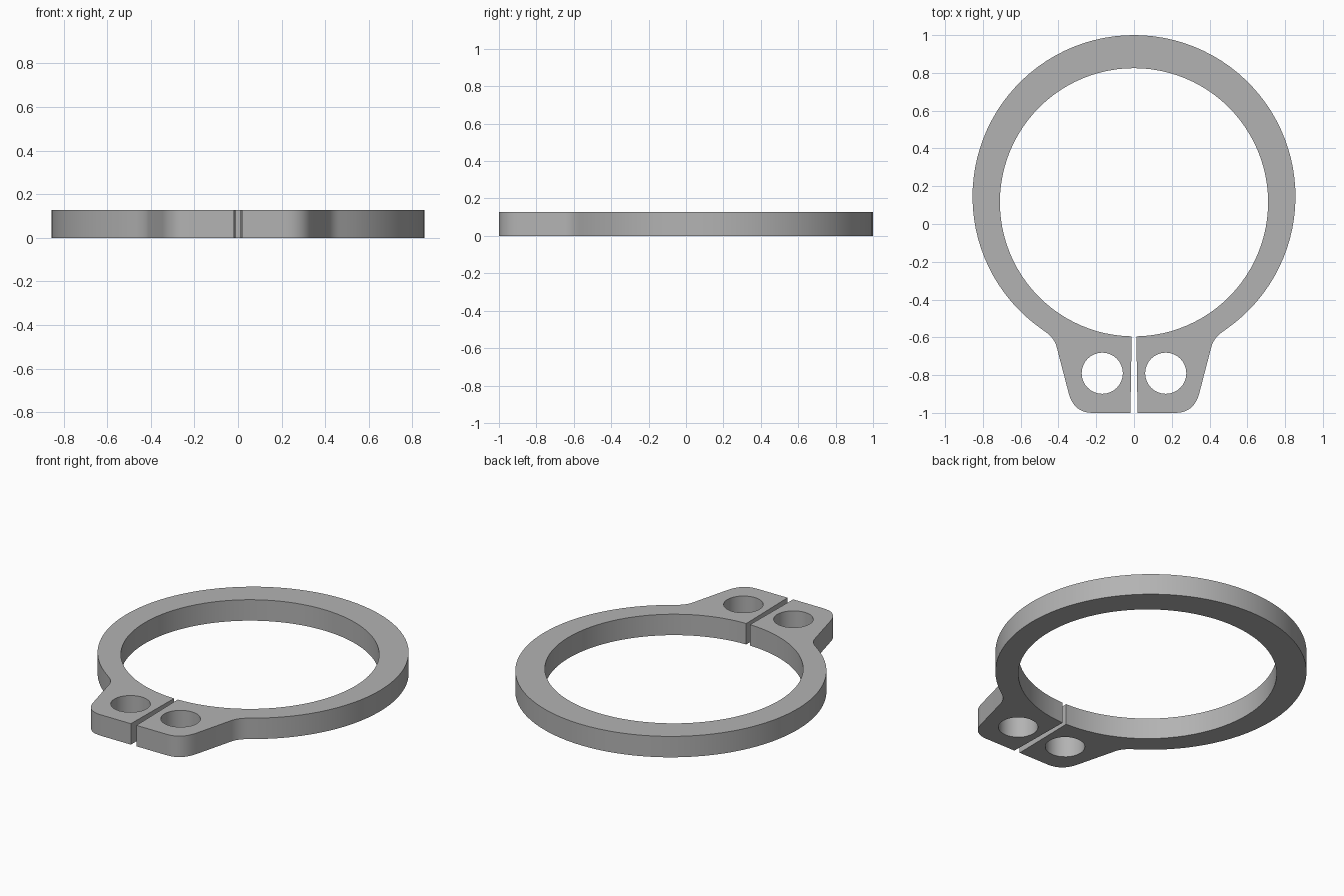
import bpy, bmesh, math

cube = bpy.data.objects.get("Cube")
if cube:
    bpy.data.objects.remove(cube)

THICKNESS = 0.127

# Single steel colour
steel = bpy.data.materials.new("grey steel")
steel.use_nodes = True
steel.diffuse_color = (0.45, 0.45, 0.45, 1)
steel.node_tree.nodes["Principled BSDF"].inputs["Base Color"].default_value = steel.diffuse_color


def arc(cx, cy, r, start, end, steps):
    """Points along an arc, angles in degrees."""
    angles = [math.radians(start + (end - start) * i / steps) for i in range(steps + 1)]
    return [(cx + r * math.cos(a), cy + r * math.sin(a)) for a in angles]


def bezier(a, b, c, steps=6):
    """Rounded corner from a to c, pulled towards b."""
    ts = [i / steps for i in range(steps + 1)]
    return [tuple((1 - t) ** 2 * p + 2 * t * (1 - t) * q + t * t * s
                  for p, q, s in zip(a, b, c)) for t in ts]


def mirrored(points):
    return [(-x, y) for x, y in reversed(points)]


# Half outlines: the outer edge runs from the top down to the lug, the inner edge back up
outer = arc(0, 0.145, 0.855, 90, -55, 40)
outer += bezier((0.466, -0.573), (0.425, -0.602), (0.411, -0.645))
outer += bezier((0.346, -0.895), (0.318, -1.0), (0.22, -1.0), 8)
outer += [(0.019, -1.0)]
inner = arc(0, 0.115, 0.71, -89, 90, 48)
half = outer + inner

# The bore and the outside join through the narrow slot, making one closed outline
outline = outer + inner + mirrored(inner)[1:] + mirrored(outer)[:-1]
hole = arc(0.168, -0.79, 0.109, 0, 360, 32)[:-1]

# Fill the flat profile around the plier holes and extrude it to thickness
bm = bmesh.new()
edges = []
for loop in (outline, hole, mirrored(hole)):
    verts = [bm.verts.new((x, y, 0)) for x, y in loop]
    edges += [bm.edges.new((verts[i - 1], verts[i])) for i in range(len(verts))]
bmesh.ops.triangle_fill(bm, edges=edges, use_beauty=True, use_dissolve=False)
top = bmesh.ops.extrude_face_region(bm, geom=bm.faces[:])["geom"]
bmesh.ops.translate(bm, vec=(0, 0, THICKNESS),
                    verts=[v for v in top if isinstance(v, bmesh.types.BMVert)])
bmesh.ops.recalc_face_normals(bm, faces=bm.faces[:])

mesh = bpy.data.meshes.new("retaining_ring")
bm.to_mesh(mesh)
bm.free()
mesh.materials.append(steel)
ring = bpy.data.objects.new("retaining_ring", mesh)
bpy.context.collection.objects.link(ring)

# Smooth round walls, crisp rims
bpy.ops.object.select_all(action="DESELECT")
ring.select_set(True)
bpy.context.view_layer.objects.active = ring
bpy.ops.object.shade_smooth_by_angle(angle=math.radians(30))
